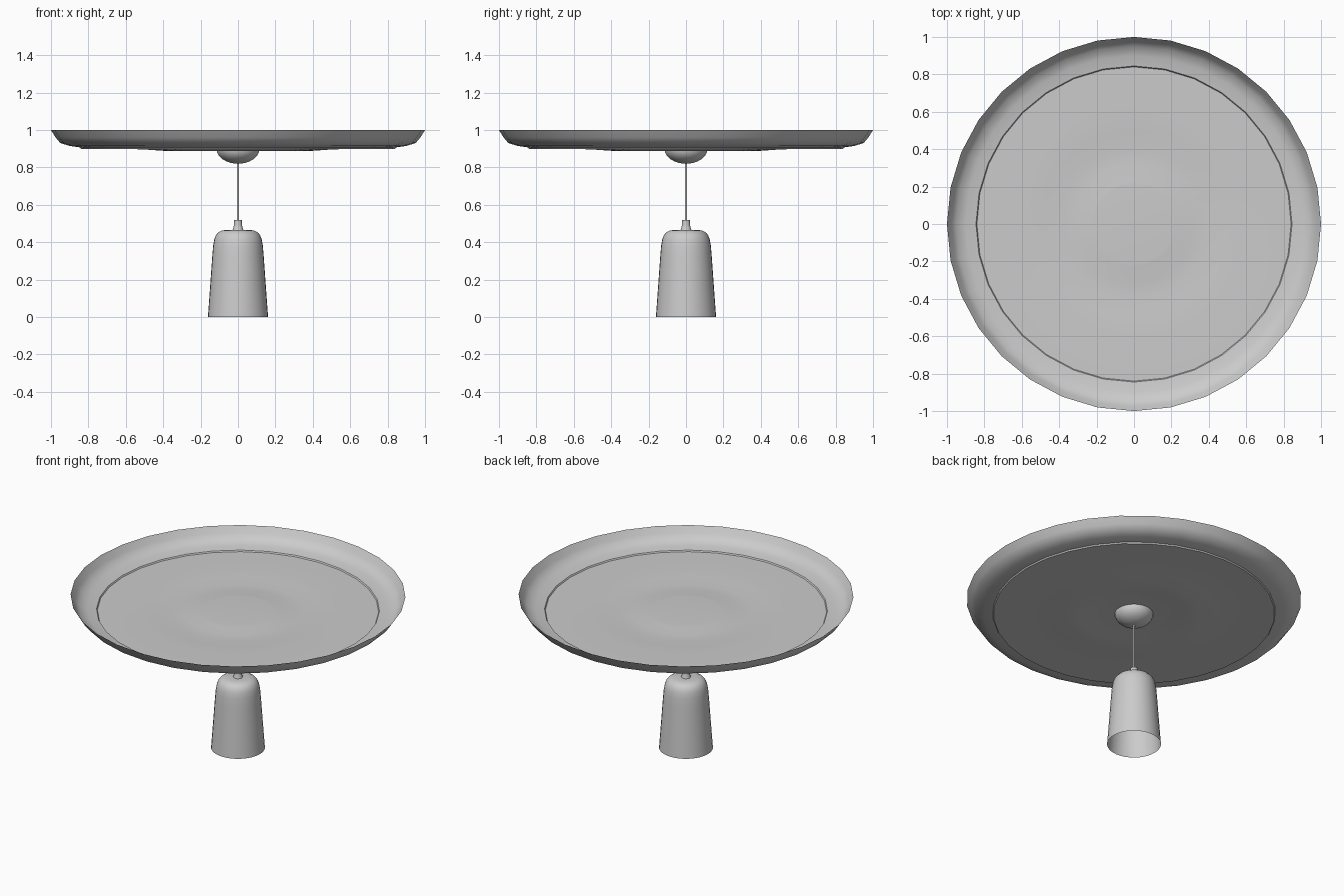
import bpy, bmesh, math

default = bpy.data.objects.get("Cube")
if default:
    bpy.data.objects.remove(default, do_unlink=True)

grey = bpy.data.materials.new("light grey")
grey.use_nodes = True
colour = (0.6, 0.6, 0.6, 1)
grey.diffuse_color = colour
grey.node_tree.nodes["Principled BSDF"].inputs["Base Color"].default_value = colour


def lathe(name, profile, sides, angle=40):
    """Revolve (radius, height) points around z; zero radius makes a pole."""
    bm = bmesh.new()
    rings = []
    for r, z in profile:
        count = sides if r > 0 else 1
        rings.append([bm.verts.new((r * math.cos(math.tau * i / sides),
                                    r * math.sin(math.tau * i / sides), z))
                      for i in range(count)])
    for a, b in zip(rings, rings[1:]):
        for i in range(sides):
            j = (i + 1) % sides
            corners = [a[i % len(a)], a[j % len(a)], b[j % len(b)], b[i % len(b)]]
            bm.faces.new(list(dict.fromkeys(corners)))
    bmesh.ops.recalc_face_normals(bm, faces=bm.faces)
    mesh = bpy.data.meshes.new(name)
    bm.to_mesh(mesh)
    bm.free()
    mesh.materials.append(grey)
    obj = bpy.data.objects.new(name, mesh)
    bpy.context.collection.objects.link(obj)
    bpy.ops.object.select_all(action="DESELECT")
    obj.select_set(True)
    bpy.context.view_layer.objects.active = obj
    bpy.ops.object.shade_smooth_by_angle(angle=math.radians(angle))
    return obj


# Wide ceiling dish: sloped rim, step and a gently rippled centre
lathe("ceiling_dish", [(1, 1), (0.975, 0.96), (0.95, 0.93), (0.9, 0.915),
                       (0.845, 0.907), (0.84, 0.899), (0.81, 0.899),
                       (0.6, 0.899), (0.5, 0.896), (0.4, 0.889), (0.32, 0.891),
                       (0.23, 0.899), (0.21, 0.9), (0, 0.9)], 32)

# Bowl-shaped canopy under the dish
steps = 8
bowl = [(0.115 * math.cos(math.pi / 2 * i / steps),
         0.899 - 0.079 * math.sin(math.pi / 2 * i / steps)) for i in range(steps)]
lathe("canopy", bowl + [(0, 0.82)], 32)

# Hanging cord
lathe("cord", [(0.006, 0.83), (0.006, 0.51)], 12)

# Cord grip on top of the shade
lathe("cord_grip", [(0, 0.52), (0.021, 0.52), (0.021, 0.495),
                    (0.024, 0.48), (0.03, 0.462)], 24)

# Open-bottomed bell shade
lathe("shade", [(0, 0.466), (0.06, 0.466), (0.085, 0.463), (0.105, 0.453),
                (0.118, 0.438), (0.127, 0.415), (0.133, 0.38), (0.138, 0.32),
                (0.15, 0.15), (0.161, 0)], 32)
